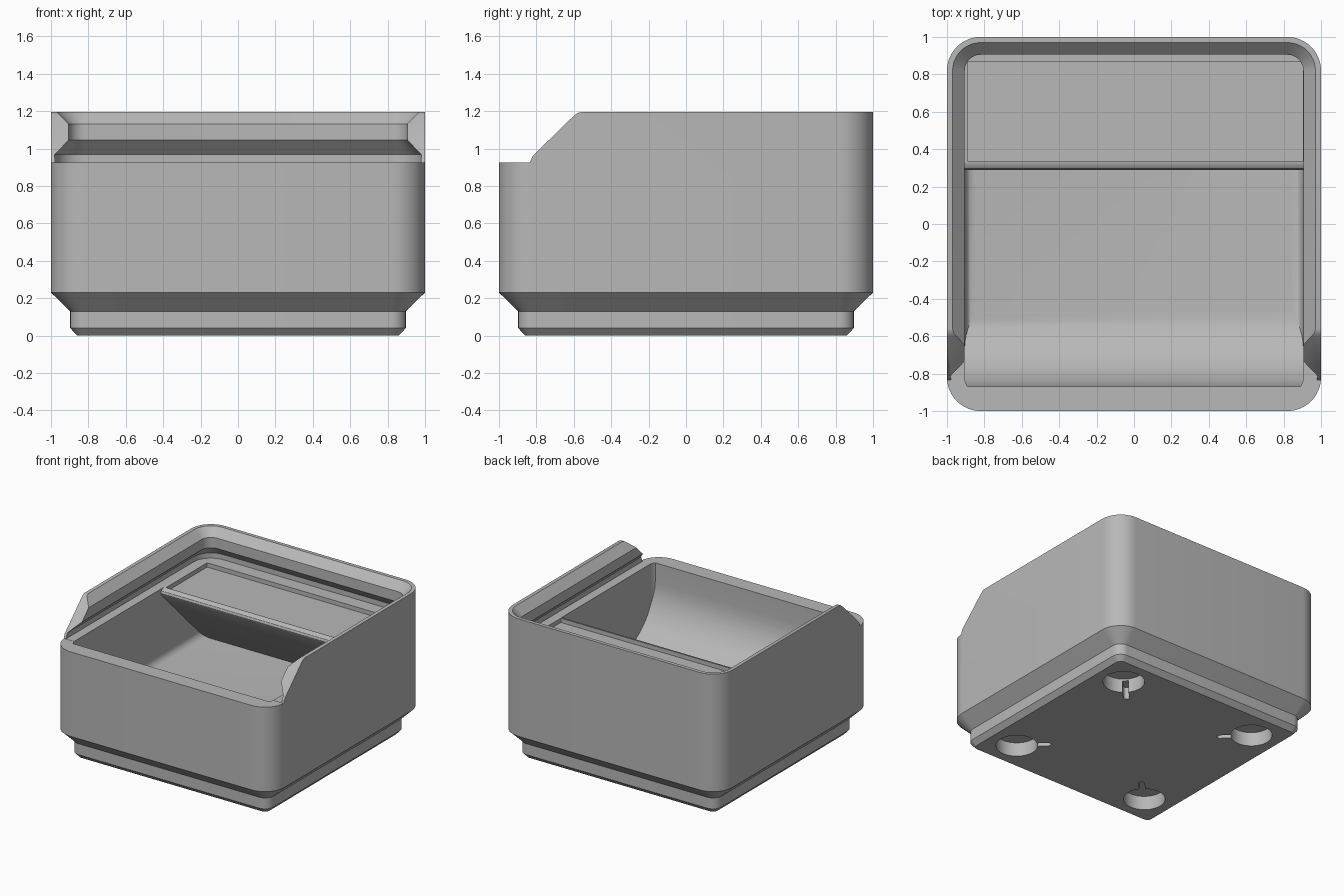
import bpy, bmesh, math
from mathutils import Matrix, Vector

cube = bpy.data.objects.get("Cube")
if cube:
    bpy.data.objects.remove(cube)

FLOOR, RIM, INNER = 0.33, 0.925, 0.905
CORNER = 0.82   # centre of every corner rounding
SEG = 12

grey = bpy.data.materials.new("light grey")
grey.use_nodes = True
colour = (0.48, 0.48, 0.48, 1)
grey.diffuse_color = colour
grey.node_tree.nodes["Principled BSDF"].inputs["Base Color"].default_value = colour


def finish(bm, name):
    bmesh.ops.recalc_face_normals(bm, faces=bm.faces)
    mesh = bpy.data.meshes.new(name)
    bm.to_mesh(mesh)
    bm.free()
    mesh.materials.append(grey)
    obj = bpy.data.objects.new(name, mesh)
    bpy.context.collection.objects.link(obj)
    return obj


def ring(bm, half, z):
    """Rounded square loop whose corner arcs share fixed centres."""
    verts = []
    for quarter in range(4):
        base = math.pi / 2 * quarter
        cx = CORNER * math.sqrt(2) * math.cos(base + math.pi / 4)
        cy = CORNER * math.sqrt(2) * math.sin(base + math.pi / 4)
        for i in range(SEG + 1):
            a = base + math.pi / 2 * i / SEG
            r = half - CORNER
            verts.append(bm.verts.new((cx + r * math.cos(a), cy + r * math.sin(a), z)))
    return verts


def loft(name, profile):
    bm = bmesh.new()
    rings = [ring(bm, half, z) for half, z in profile]
    n = len(rings[0])
    for a, b in zip(rings, rings[1:]):
        for i in range(n):
            j = (i + 1) % n
            bm.faces.new((a[i], a[j], b[j], b[i]))
    bm.faces.new(rings[0])
    bm.faces.new(rings[-1])
    return finish(bm, name)


def prism(name, profile, half_width):
    """Extrude a side profile of (y, z) points along x."""
    bm = bmesh.new()
    face = bm.faces.new([bm.verts.new((-half_width, y, z)) for y, z in profile])
    moved = bmesh.ops.extrude_face_region(bm, geom=[face])["geom"]
    bmesh.ops.translate(bm, vec=(2 * half_width, 0, 0),
                        verts=[v for v in moved if isinstance(v, bmesh.types.BMVert)])
    return finish(bm, name)


def box(name, low, high):
    bm = bmesh.new()
    low, high = Vector(low), Vector(high)
    bmesh.ops.create_cube(bm, size=1, matrix=Matrix.Translation((low + high) / 2)
                          @ Matrix.Diagonal((*(high - low), 1)))
    return finish(bm, name)


def combine(target, tool, operation):
    tool.hide_render = True
    mod = target.modifiers.new(operation.lower(), "BOOLEAN")
    mod.operation, mod.solver, mod.object = operation, "EXACT", tool
    bpy.context.view_layer.objects.active = target
    bpy.ops.object.modifier_apply(modifier=mod.name)
    bpy.data.objects.remove(tool)


# Stepped foot, outer wall, stacking lip, lid slot and compartment in one loft
fillet = 0.06
hollow = []
for i in range(7):
    a = math.pi / 2 * i / 6
    hollow.append((INNER - fillet * (1 - math.cos(a)), FLOOR + fillet * (1 - math.sin(a))))
bin_body = loft("bin_body", [
    (0.86, 0), (0.897, 0.04), (0.897, 0.13), (1, 0.23), (1, 1.195),
    (0.97, 1.195), (INNER, 1.13), (INNER, 1.045), (0.98, 0.968), (0.98, RIM),
    (INNER, RIM)] + hollow)

# Curved scoop inside the front wall
radius, front = 0.44, -0.87
curve = []
for i in range(17):
    a = math.pi / 2 * i / 16
    curve.append((front + radius * (1 - math.cos(a)),
                  FLOOR - 0.002 + radius * (1 - math.sin(a))))
combine(bin_body, prism("scoop", [(-0.95, RIM), (front, RIM)] + curve
                        + [(front + radius, 0.3), (-0.95, 0.3)], 0.93), "UNION")

# Label shelf at the back with a sloping underside and a shallow recess
shelf = prism("label_shelf", [
    (0.95, RIM), (0.335, RIM), (0.312, 0.92), (0.296, 0.908), (0.29, 0.89),
    (0.294, 0.876), (0.82, 0.35), (0.86, 0.3), (0.95, 0.3)], 0.93)
combine(bin_body, shelf, "UNION")
combine(bin_body, box("recess_cutter", (-0.888, 0.335, 0.89), (INNER - 0.002, 0.867, 1.0)),
        "DIFFERENCE")

# Front opening in the lip for a sliding lid
combine(bin_body, prism("front_cutter", [
    (-1.1, RIM - 0.001), (-0.835, RIM - 0.001), (-0.82, 0.96), (-0.6, 1.175),
    (-0.58, 1.19), (-0.56, 1.195), (-0.56, 1.4), (-1.1, 1.4)], 1.1), "DIFFERENCE")

# Magnet holes with a release slot pointing to the centre
for sx in (-1, 1):
    for sy in (-1, 1):
        centre = Matrix.Translation((0.627 * sx, 0.627 * sy, 0))
        bm = bmesh.new()
        bmesh.ops.create_cone(bm, cap_ends=True, segments=40, radius1=0.157,
                              radius2=0.157, depth=0.23, matrix=centre)
        combine(bin_body, finish(bm, "magnet_cutter"), "DIFFERENCE")
        turn = Matrix.Rotation(math.atan2(-sy, -sx), 4, "Z")
        bm = bmesh.new()
        bmesh.ops.create_cube(bm, size=1, matrix=centre @ turn
                              @ Matrix.Translation((0.13, 0, 0))
                              @ Matrix.Diagonal((0.26, 0.045, 0.2, 1)))
        upright = [e for e in bm.edges
                   if abs(e.verts[0].co.z - e.verts[1].co.z) > 0.1]
        bmesh.ops.bevel(bm, geom=upright, offset=0.022, segments=4,
                        affect="EDGES", profile=0.5)
        combine(bin_body, finish(bm, "slot_cutter"), "DIFFERENCE")

# Smooth shading with crisp edges
bpy.ops.object.select_all(action="DESELECT")
bin_body.select_set(True)
bpy.context.view_layer.objects.active = bin_body
bpy.ops.object.shade_smooth_by_angle(angle=math.radians(30))
